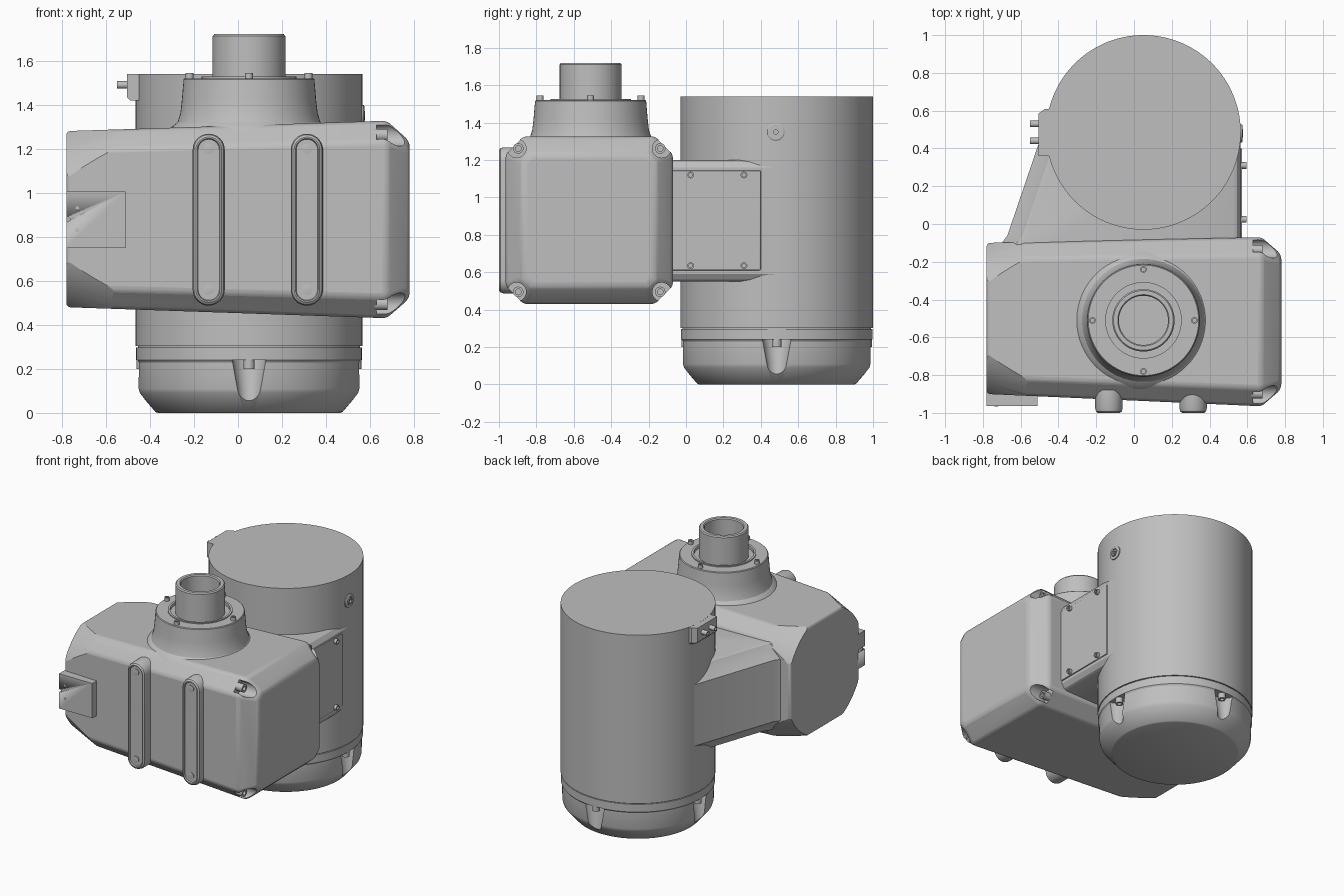
import bpy, bmesh, math
from math import sin, cos, pi, radians

cube = bpy.data.objects.get("Cube")
if cube:
    bpy.data.objects.remove(cube, do_unlink=True)

GREY = (0.52, 0.52, 0.52, 1)
mat = bpy.data.materials.new("cast grey")
mat.use_nodes = True
mat.diffuse_color = GREY
mat.node_tree.nodes["Principled BSDF"].inputs["Base Color"].default_value = GREY


def activate(ob):
    bpy.ops.object.select_all(action='DESELECT')
    ob.select_set(True)
    bpy.context.view_layer.objects.active = ob


def smooth(ob):
    activate(ob)
    bpy.ops.object.shade_smooth_by_angle(angle=radians(28))


def loft(name, rings):
    """Skin a list of equal-length point rings and cap both ends."""
    bm = bmesh.new()
    vs = [[bm.verts.new(p) for p in ring] for ring in rings]
    n = len(vs[0])
    for a, b in zip(vs, vs[1:]):
        for i in range(n):
            j = (i + 1) % n
            bm.faces.new((a[i], a[j], b[j], b[i]))
    bm.faces.new(vs[0])
    bm.faces.new(vs[-1])
    bmesh.ops.recalc_face_normals(bm, faces=bm.faces)
    me = bpy.data.meshes.new(name)
    bm.to_mesh(me)
    bm.free()
    me.materials.append(mat)
    ob = bpy.data.objects.new(name, me)
    bpy.context.collection.objects.link(ob)
    smooth(ob)
    return ob


def lathe(name, profile, centre, axis='z', steps=96):
    """Turn (radius, height) points about an axis through centre."""
    cx, cy, cz = centre
    rings = []
    for r, h in profile:
        ring = []
        for i in range(steps):
            a, b = r * cos(2 * pi * i / steps), r * sin(2 * pi * i / steps)
            x, y, z = {'z': (a, b, h), 'x': (h, a, b), 'y': (a, h, b)}[axis]
            ring.append((cx + x, cy + y, cz + z))
        rings.append(ring)
    return loft(name, rings)


def screw(name, centre, r, h, axis='z'):
    lathe(name, [(r, 0), (r, h), (r * .55, h), (r * .55, h * .5)], centre, axis, 20)


def box(name, x, y, z):
    return loft(name, [[(x[0], y[0], k), (x[1], y[0], k), (x[1], y[1], k), (x[0], y[1], k)]
                       for k in z])


def apply_mod(ob, kind, **settings):
    m = ob.modifiers.new(kind, kind)
    for key, value in settings.items():
        setattr(m, key, value)
    activate(ob)
    bpy.ops.object.modifier_apply(modifier=m.name)


def boolean(ob, tool, operation='DIFFERENCE'):
    apply_mod(ob, 'BOOLEAN', object=tool, operation=operation, solver='EXACT')
    bpy.data.objects.remove(tool, do_unlink=True)


def octagon(x, y0, y1, z0, z1, c):
    return [(x, y0 + c, z0), (x, y1 - c, z0), (x, y1, z0 + c), (x, y1, z1 - c),
            (x, y1 - c, z1), (x, y0 + c, z1), (x, y0, z1 - c), (x, y0, z0 + c)]


# Motor housing and its end cap
MX, MY, MR = 0.05, 0.485, 0.515
motor = (MX, MY, 0)
lathe("motor_housing", [(.505, .28), (.505, .303), (MR, .303), (MR, 1.54)], motor, steps=128)
cap = lathe("motor_end_cap", [(.415, 0), (.425, .004), (.498, .09), (.504, .11), (.506, .23),
                              (.513, .24), (.513, .297), (.50, .297)], motor, steps=128)
for k in range(4):
    dx, dy = cos(k * pi / 2), sin(k * pi / 2)
    pocket = lathe("pocket_cutter", [(.02, .025), (.045, .05), (.055, .11), (.078, .24)],
                   (MX + dx * MR, MY + dy * MR, 0), steps=32)
    boolean(cap, pocket)
    screw("cap_screw", (MX + dx * .485, MY + dy * .485, .25), .025, -.05)
smooth(cap)

# Gear case: tapered chamfered box, turned down to a round left end
case = loft("gear_case", [octagon(-.78, -.90, -.10, .48, 1.28, .085),
                          octagon(.675, -.965, -.07, .43, 1.327, .095),
                          octagon(.762, -.89, -.145, .505, 1.25, .05),
                          octagon(.78, -.865, -.17, .53, 1.225, .04)])
apply_mod(case, 'BEVEL', width=.018, segments=3, limit_method='ANGLE', angle_limit=radians(28))
boolean(case, lathe("cone_cutter", [(.433, -.80), (1.05, .9)], (0, -.5, .88), 'x', 128),
        'INTERSECT')
for y in (-.905, -.13):
    for z in (.495, 1.262):
        boolean(case, lathe("corner_cutter", [(.05, .63), (.05, .9)], (0, y, z), 'x', 32))
        screw("case_screw", (.62, y + (.008 if y < -.5 else -.008), z), .028, .06, 'x')
smooth(case)

# Bridge joining the gear case to the motor
bridge = []
for z, left, right in ((.55, .10, .04), (.56, .08, .02), (.59, .06, 0), (.65, 0, 0),
                       (1.10, 0, 0), (1.16, .06, 0), (1.19, .08, .02), (1.20, .10, .04)):
    bridge.append([(.565 - right, -.2, z), (.565 - right, MY, z), (MX, .75, z),
                   (-.425 + left, .66, z), (-.67 + left, -.06, z),
                   (-.70 + left, -.10, z), (-.70 + left, -.2, z)])
loft("bridge", bridge)

# Side cover plate with four screws
plate = box("side_cover", (.54, .573), (-.10, .40), (.61, 1.145))
apply_mod(plate, 'BEVEL', width=.008, segments=2)
smooth(plate)
for y in (.025, .31):
    for z in (.635, 1.12):
        screw("cover_screw", (.56, y, z), .018, .035, 'x')

# Side plug
lathe("side_plug", [(.048, -.02), (.048, .006), (.042, .01), (.028, .01), (.028, .004),
                    (.022, .004), (.022, .012), (.012, .012), (.012, 0)],
      (MX + MR, MY - .005, 1.35), 'x', 32)

# Output flange and hollow shaft
OX, OY = .05, -.51
lathe("output_flange", [(.37, 1.27), (.35, 1.30), (.325, 1.32), (.312, 1.36), (.305, 1.42),
                        (.297, 1.515), (.292, 1.52), (.215, 1.52), (.215, 1.527), (.20, 1.527),
                        (.20, 1.505), (.16, 1.505)], (OX, OY, 0))
lathe("output_shaft", [(.165, 1.45), (.165, 1.712), (.158, 1.72), (.136, 1.72), (.13, 1.712),
                       (.13, 1.45), (.02, 1.45)], (OX, OY, 0))
for k in range(4):
    screw("flange_screw", (OX + .27 * cos(k * pi / 2), OY + .27 * sin(k * pi / 2), 1.50),
          .018, .045)

# Front mounting straps with rounded ends
for x in (-.133, .313):
    rings = []
    for w, y in ((.073, -.88), (.073, -.975), (.068, -.992), (.058, -1), (.052, -1), (.048, -.991)):
        ring = []
        for i in range(34):
            top = i < 17
            a = pi * (i if top else i - 1) / 16
            ring.append((x + w * cos(a), y, (1.195 if top else .56) + w * sin(a)))
        rings.append(ring)
    loft("front_strap", rings)
    for z in (.56, 1.2):
        lathe("strap_screw", [(.023, -.98), (.023, -.996), (.018, -.997)], (x, 0, z), 'y', 24)

# Front bracket with small pins
bracket = box("front_bracket", (-.78, -.51), (-.963, -.85), (.75, 1.005))
boolean(bracket, lathe("notch_cutter", [(.012, -1), (.012, -.8)], (-.775, 0, .88), 'y', 16))
for z in (.83, .93):
    lathe("bracket_pin", [(.009, -.95), (.009, -.967)], (-.73, 0, z), 'y', 16)

# Terminal block at the top of the motor
block = [[(-.505, .36, z), (-.36, .36, z), (-.36, .61, z), (-.47, .61, z), (-.505, .585, z)]
         for z in (1.435, 1.539)]
block.insert(0, [(x + (.015 if x < -.4 else 0), y, 1.42) for x, y, z in block[0]])
loft("terminal_block", block)
for y in (.44, .53):
    screw("terminal_screw", (-.50, y, 1.49), .017, -.05, 'x')
